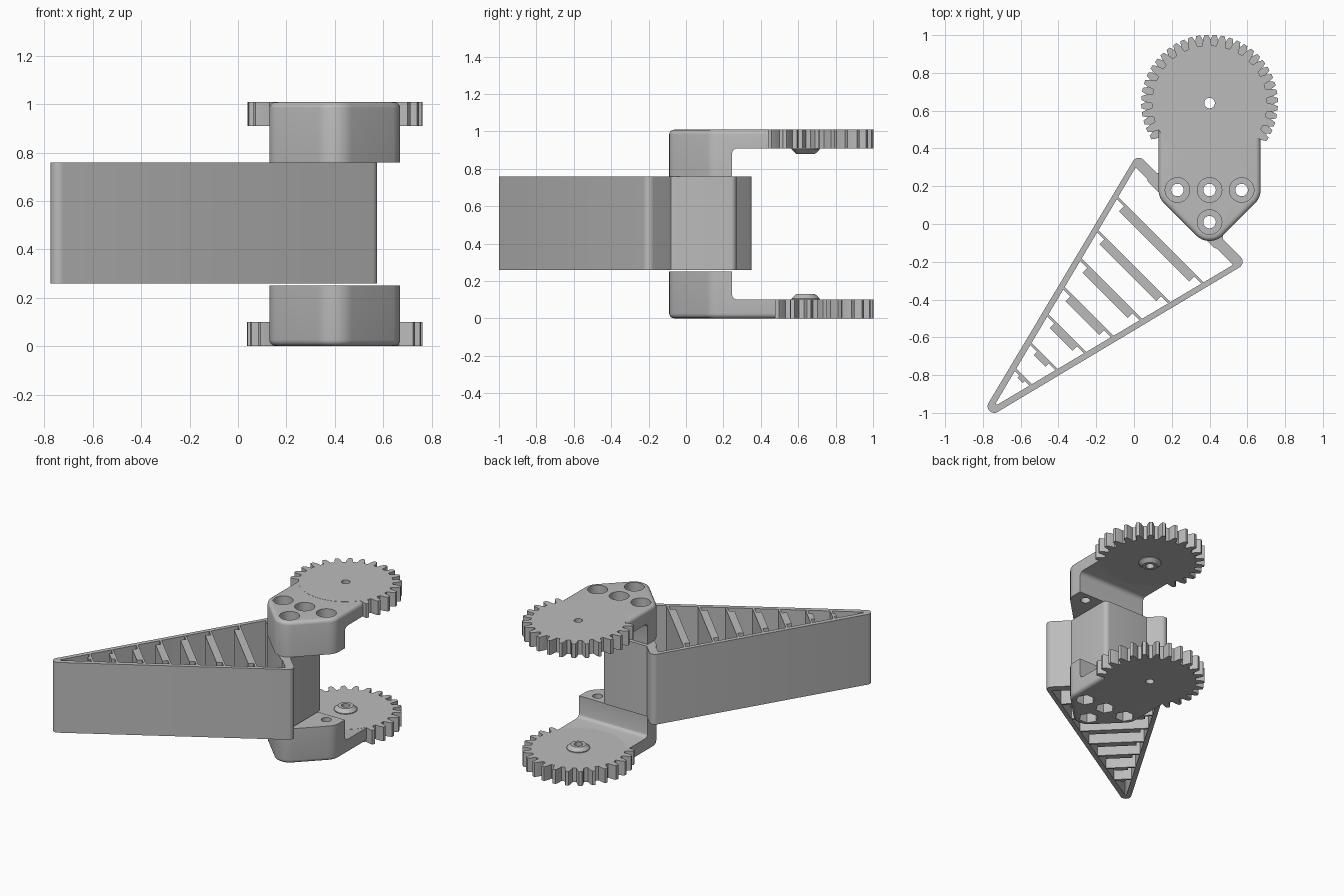
import bpy, bmesh
from math import sin, cos, pi, atan2, radians
from mathutils import Vector

if "Cube" in bpy.data.objects:
    bpy.data.objects.remove(bpy.data.objects["Cube"])

grey = bpy.data.materials.new("plain_grey")
grey.use_nodes = True
grey.diffuse_color = (0.5, 0.5, 0.5, 1)
grey.node_tree.nodes["Principled BSDF"].inputs["Base Color"].default_value = (0.5, 0.5, 0.5, 1)

HEIGHT = 1.01
GEAR = (0.4, 0.64)
BOLTS = [(0.23, 0.18), (0.4, 0.18), (0.57, 0.18), (0.4, 0.01)]


def rounded(centres, r, n=8):
    """Outline around counter-clockwise circle centres of radius r."""
    pts, k = [], len(centres)
    for i, c in enumerate(centres):
        p, q = centres[i - 1], centres[(i + 1) % k]
        a = atan2(c[1] - p[1], c[0] - p[0]) - pi / 2
        b = atan2(q[1] - c[1], q[0] - c[0]) - pi / 2
        turn = (b - a) % (2 * pi)
        pts += [(c[0] + r * cos(a + turn * j / n), c[1] + r * sin(a + turn * j / n))
                for j in range(n + 1)]
    return pts


def circle(c, r, n=32):
    return [(c[0] + r * cos(2 * pi * i / n), c[1] + r * sin(2 * pi * i / n)) for i in range(n)]


def ring(pts, z):
    return [Vector((x, y, z)) for x, y in pts]


def prism(pts, z0, z1):
    return [ring(pts, z0), ring(pts, z1)]


def make(name, solids, closed=False):
    """Loft each stack of rings into a solid; closed joins last ring to first."""
    bm = bmesh.new()
    for rings in solids:
        loops = [[bm.verts.new(p) for p in r] for r in rings]
        pairs = list(zip(loops, loops[1:]))
        if closed:
            pairs.append((loops[-1], loops[0]))
        else:
            bm.faces.new(loops[0])
            bm.faces.new(loops[-1])
        for a, b in pairs:
            for i in range(len(a)):
                j = (i + 1) % len(a)
                bm.faces.new((a[i], a[j], b[j], b[i]))
    bmesh.ops.recalc_face_normals(bm, faces=bm.faces)
    mesh = bpy.data.meshes.new(name)
    bm.to_mesh(mesh)
    bm.free()
    ob = bpy.data.objects.new(name, mesh)
    bpy.context.collection.objects.link(ob)
    mesh.materials.append(grey)
    return ob


def cut(ob, solids):
    cutter = make("cutter", solids)
    cutter.hide_render = True
    mod = ob.modifiers.new("cut", 'BOOLEAN')
    mod.operation, mod.solver, mod.object = 'DIFFERENCE', 'EXACT', cutter
    bpy.context.view_layer.objects.active = ob
    bpy.ops.object.modifier_apply(modifier="cut")
    bpy.data.objects.remove(cutter)


def gear_outline(first, last, pitch):
    pts = []
    a, root, mid, tip = first, 0.305, 0.34, 0.362
    profile = [(-0.33, root), (-0.23, mid), (-0.12, tip), (0.12, tip), (0.23, mid), (0.33, root)]
    while a <= last:
        pts += [(r, a + f * pitch) for f, r in profile]
        a += pitch
    # plain rim where the arm joins
    end = pts[-1][1]
    gap = first - 0.33 * pitch + 2 * pi - end
    pts += [(root, end + gap * i / 10) for i in range(1, 10)]
    return [(GEAR[0] + r * cos(t), GEAR[1] + r * sin(t)) for r, t in pts]


# Triangular finger: local axes run from the tip along its centre line
TIP, S = (-0.74, -0.965), 0.5 ** 0.5
Z0, Z1 = 0.26, 0.76


def local(u, v):
    return (TIP[0] + S * (u + v), TIP[1] + S * (u - v))


outer = rounded([local(0, 0), local(1.446, 0.364), local(1.446, -0.364)], 0.035)
inner = rounded([local(0.02, 0), local(1.418, 0.357), local(1.418, -0.357)], 0.006)
frame = make("finger_frame", [[ring(outer, Z0), ring(outer, Z1), ring(inner, Z1), ring(inner, Z0)]],
             closed=True)

# Cross ribs: thick bars with thin flexible ends
ribs = []
for u in (1.248, 1.05, 0.88, 0.71, 0.548, 0.378, 0.223):
    w = 0.252 * u + 0.008
    thick = min(0.05, 0.015 + 0.06 * u)
    h = max(w - 0.06, 0.3 * w)
    shape = [(u, -w), (u, w), (u - 0.014, w - 0.004), (u - 0.014, h), (u - thick, h),
             (u - thick, -h), (u - 0.014, -h), (u - 0.014, 0.004 - w)]
    ribs.append(prism([local(*p) for p in shape], Z0 + 0.001, Z1 - 0.001))
make("finger_ribs", ribs)

# Mounting block behind the finger
block = make("mount_block", [prism(rounded([(0.44, -0.1), (0.44, 0.24), (0.1, 0.24)], 0.03), Z0, Z1)])
for ob in (frame, block):
    cut(ob, [prism(circle(b, 0.033), Z0 - 0.1, Z1 + 0.1) for b in BOLTS])

# Upper and lower arms with gear, boss and bolt holes
PITCH = 2 * pi / 26
for side in ("upper", "lower"):
    top = side == "upper"

    def zz(z):
        return z if top else HEIGHT - z

    centres = [BOLTS[3], BOLTS[2], (0.57, 0.62), (0.23, 0.62), BOLTS[0]]
    levels = [(0.1, 0.76)] + [(0.075 + 0.025 * cos(t), 0.984 + 0.025 * sin(t))
                              for t in (radians(d) for d in (0, 22, 45, 68, 90))]
    arm = make(side + "_arm", [[ring(rounded(centres, r), zz(z)) for r, z in levels]])

    # Relief under the plate, with a filleted corner
    relief = [(0.245, 0.6), (0.245, 0.88)]
    relief += [(0.275 - 0.03 * cos(t), 0.88 + 0.03 * sin(t)) for t in (radians(d) for d in (30, 60, 90))]
    relief += [(1.2, 0.91), (1.2, 0.6)]
    cut(arm, [[[Vector((x, y, zz(z))) for y, z in relief] for x in (-0.2, 1.0)]])

    # Counterbores: round above, hexagonal below
    sides, wide = (32, 0.065) if top else (6, 0.064)

    def pocket(c, r):
        # keep the ring at 36 points so hexagon and circle loft cleanly
        if sides == 6:
            k = circle(c, r, 6)
            return [tuple(k[i][a] + (k[(i + 1) % 6][a] - k[i][a]) * j / 6 for a in (0, 1))
                    for i in range(6) for j in range(6)]
        return circle(c, r, 36)

    bores = [[ring(circle(b, 0.033, 36), zz(0.7)), ring(circle(b, 0.033, 36), zz(0.9)),
              ring(pocket(b, wide), zz(0.9)), ring(pocket(b, wide), zz(1.1))] for b in BOLTS]
    axle = prism(circle(GEAR, 0.028), zz(0.7), zz(1.1))
    cut(arm, bores + [axle])

    start = radians(-32) if top else radians(-32) + PITCH / 2
    gear = make(side + "_gear", [prism(gear_outline(start, radians(213), PITCH), zz(0.909), zz(HEIGHT))])
    cut(gear, [axle])

    boss = make(side + "_boss", [[ring(circle(GEAR, r), zz(z))
                                  for r, z in ((0.075, 0.915), (0.075, 0.903), (0.05, 0.88))]])
    cut(boss, [axle])

# Smooth the curved faces, keep sharp edges
bpy.ops.object.select_all(action='DESELECT')
for ob in bpy.context.scene.objects:
    if ob.type == 'MESH':
        ob.select_set(True)
        bpy.context.view_layer.objects.active = ob
bpy.ops.object.shade_smooth_by_angle(angle=radians(30))
